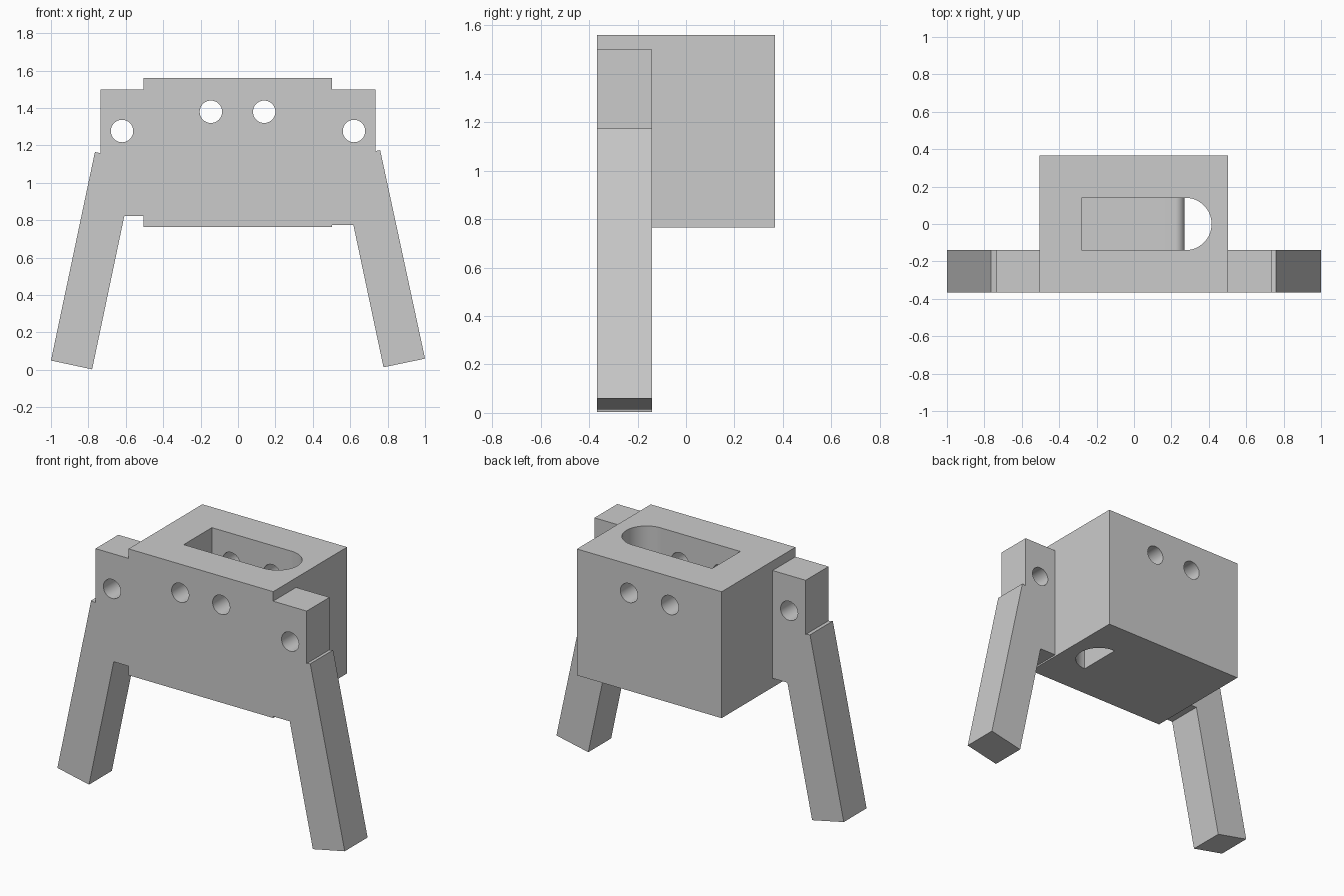
import bpy, bmesh, math
from mathutils import Vector

cube = bpy.data.objects.get("Cube")
if cube:
    bpy.data.objects.remove(cube, do_unlink=True)

# Single material
grey = bpy.data.materials.new("plain grey")
grey.use_nodes = True
colour = (0.6, 0.6, 0.6, 1)
grey.diffuse_color = colour
grey.node_tree.nodes["Principled BSDF"].inputs["Base Color"].default_value = colour

FRONT, BACK, ARM_BACK = -0.367, 0.367, -0.14
SLOT = 0.14          # half width of the slot
SHAFT_X = 0.27       # flat side of the vertical shaft


def prism(name, points, low, high, axis="Y"):
    """Extrude a flat outline along Y (x, z points) or Z (x, y points)."""
    def place(a, b, t):
        return Vector((a, t, b)) if axis == "Y" else Vector((a, b, t))
    bm = bmesh.new()
    face = bm.faces.new([bm.verts.new(place(a, b, low)) for a, b in points])
    side = bmesh.ops.extrude_face_region(bm, geom=[face])
    moved = [v for v in side["geom"] if isinstance(v, bmesh.types.BMVert)]
    bmesh.ops.translate(bm, verts=moved, vec=place(0, 0, high - low))
    bmesh.ops.recalc_face_normals(bm, faces=bm.faces)
    mesh = bpy.data.meshes.new(name)
    bm.to_mesh(mesh)
    bm.free()
    mesh.materials.append(grey)
    obj = bpy.data.objects.new(name, mesh)
    bpy.context.collection.objects.link(obj)
    return obj


def arc(cx, cy, r, start, end, steps):
    angles = [math.radians(start + (end - start) * i / steps) for i in range(steps + 1)]
    return [(cx + r * math.cos(a), cy + r * math.sin(a)) for a in angles]


def cut(obj, cutter):
    """Subtract the cutter, then discard it."""
    cutter.hide_render = True
    mod = obj.modifiers.new("cut", "BOOLEAN")
    mod.operation, mod.solver, mod.object = "DIFFERENCE", "EXACT", cutter
    bpy.ops.object.select_all(action="DESELECT")
    bpy.context.view_layer.objects.active = obj
    obj.select_set(True)
    bpy.ops.object.modifier_apply(modifier=mod.name)
    bpy.data.objects.remove(cutter, do_unlink=True)


def drill(obj, x, z):
    cut(obj, prism("hole_cutter", arc(x, z, 0.06, 0, 352.5, 47), -0.6, 0.6))


# Main block
body = prism("body", [(-0.505, FRONT), (0.502, FRONT), (0.502, BACK), (-0.505, BACK)],
             0.765, 1.56, "Z")

# Round-ended shaft running right through the block
shaft = [(SHAFT_X, -SLOT)] + arc(0.275, 0, SLOT, -90, 90, 32) + [(SHAFT_X, SLOT)]
cut(body, prism("shaft_cutter", shaft, 0.5, 1.8, "Z"))

# Pocket whose floor rolls over into the shaft
floor, roll = 1.15, 0.05
pocket = [(-0.28, 1.8), (-0.28, floor)]
pocket += arc(SHAFT_X - roll, floor - roll, roll, 90, 0, 10)
pocket += [(0.275, floor - roll), (0.275, 1.8)]
cut(body, prism("pocket_cutter", pocket, -SLOT, SLOT))

# Cross holes in the block
for x in (-0.145, 0.14):
    drill(body, x, 1.38)

# Side brackets, each with its splayed leg
right_leg = prism("right_leg", [
    (-0.505, 1.5), (-0.735, 1.5), (-0.735, 1.159), (-0.765, 1.165),
    (-1.0, 0.05), (-0.78, 0.003), (-0.608, 0.822), (-0.505, 0.822)], FRONT, ARM_BACK)
left_leg = prism("left_leg", [
    (0.502, 1.5), (0.735, 1.5), (0.735, 1.17), (0.76, 1.175),
    (1.0, 0.06), (0.778, 0.014), (0.617, 0.775), (0.502, 0.775)], FRONT, ARM_BACK)
drill(right_leg, -0.62, 1.277)
drill(left_leg, 0.62, 1.277)

# Smooth the curved walls and keep the edges sharp
for obj in (body, right_leg, left_leg):
    bpy.ops.object.select_all(action="DESELECT")
    bpy.context.view_layer.objects.active = obj
    obj.select_set(True)
    bpy.ops.object.shade_smooth_by_angle(angle=math.radians(30))
